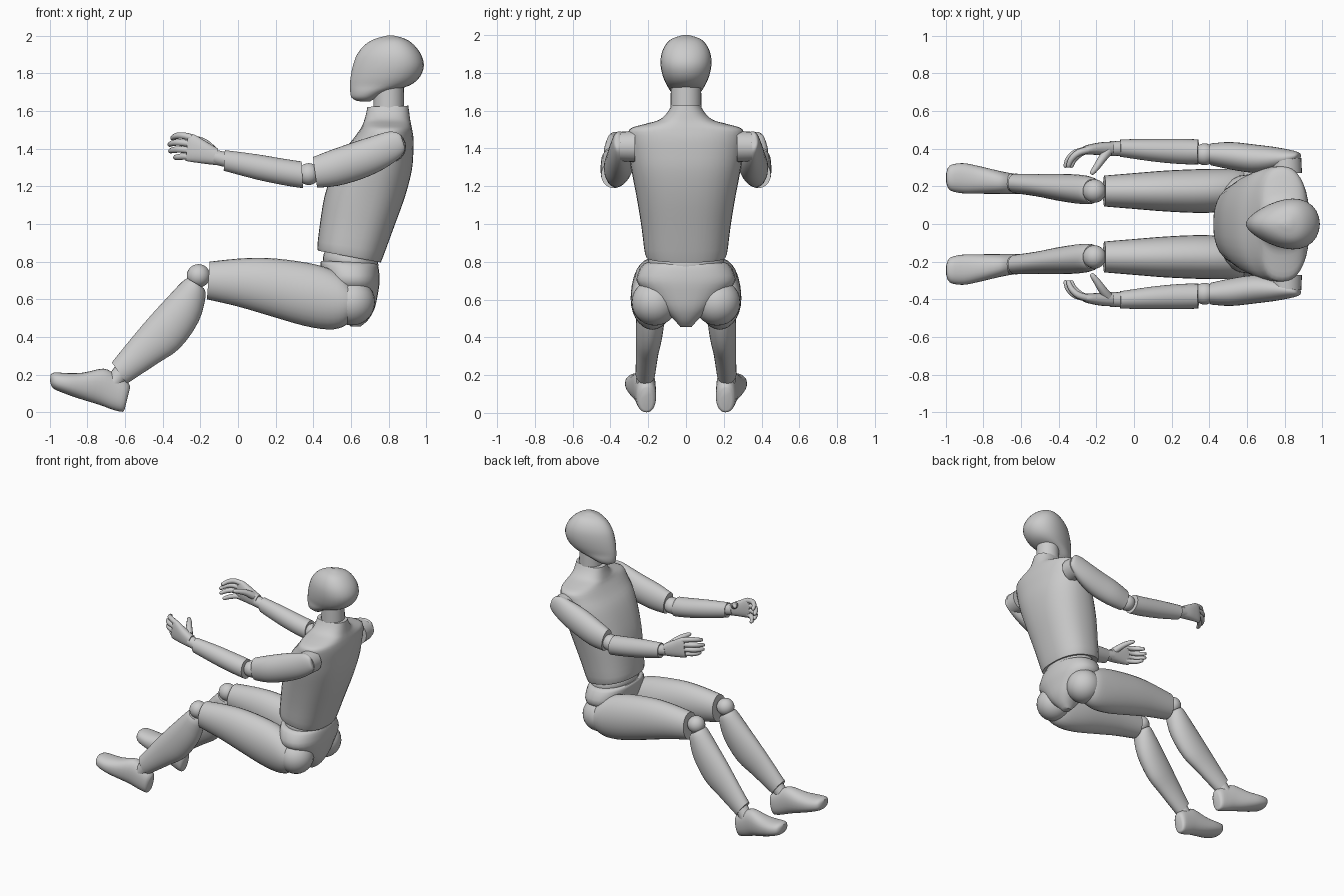
import bpy, bmesh, math
from mathutils import Vector, Matrix


def finish(name, bm, mirror=False):
    bmesh.ops.recalc_face_normals(bm, faces=bm.faces)
    me = bpy.data.meshes.new(name)
    bm.to_mesh(me)
    bm.free()
    ob = bpy.data.objects.new(name, me)
    bpy.context.collection.objects.link(ob)
    bpy.ops.object.select_all(action='DESELECT')
    ob.select_set(True)
    bpy.context.view_layer.objects.active = ob
    bpy.ops.object.shade_smooth_by_angle(angle=math.radians(40))
    if mirror:
        m = ob.modifiers.new("Mirror", 'MIRROR')
        m.use_axis = (False, True, False)
        m.use_mirror_merge = False
    return ob


def bridge(name, rings, mirror):
    bm = bmesh.new()
    vs = [[bm.verts.new(p) for p in r] for r in rings]
    n = len(vs[0])
    for a, b in zip(vs, vs[1:]):
        for i in range(n):
            j = (i + 1) % n
            bm.faces.new((a[i], a[j], b[j], b[i]))
    bm.faces.new(vs[0])
    bm.faces.new(vs[-1])
    return finish(name, bm, mirror)


def smooth_path(rows, steps):
    """Catmull-Rom through rows of numbers."""
    rows = [Vector(r) for r in rows]
    out = []
    for i in range(len(rows) - 1):
        p0, p1, p2 = rows[max(i - 1, 0)], rows[i], rows[i + 1]
        p3 = rows[min(i + 2, len(rows) - 1)]
        for k in range(steps):
            t = k / steps
            out.append(0.5 * (2 * p1 + (p2 - p0) * t + (2 * p0 - 5 * p1 + 4 * p2 - p3) * t ** 2
                              + (3 * p1 - p0 - 3 * p2 + p3) * t ** 3))
    return out + [rows[-1]]


def loft(name, secs, mirror=False, n=28, power=2.0, egg=0.0, steps=3):
    """Sections: front/top point (x, z), back/bottom point (x, z), y centre, half width."""
    rings = []
    for ax, az, bx, bz, y, w in smooth_path(secs, steps):
        ring = []
        for i in range(n):
            a = 2 * math.pi * i / n
            c, s = math.cos(a), math.sin(a)
            c = math.copysign(abs(c) ** (2 / power), c)
            s = math.copysign(abs(s) ** (2 / power), s)
            ring.append(((ax + bx) / 2 + c * (ax - bx) / 2,
                         y + w * s * (1 - egg * c),
                         (az + bz) / 2 + c * (az - bz) / 2))
        rings.append(ring)
    return bridge(name, rings, mirror)


def tube(name, path, n=14, steps=3, mirror=True):
    """Round tube through (x, y, z, radius) points."""
    rows = smooth_path(path, steps)
    pts = [Vector(r[:3]) for r in rows]
    rings = []
    for i, p in enumerate(pts):
        d = pts[min(i + 1, len(pts) - 1)] - pts[max(i - 1, 0)]
        q = d.to_track_quat('Z', 'Y')
        rings.append([p + q @ Vector((math.cos(k * 2 * math.pi / n), math.sin(k * 2 * math.pi / n), 0)) * rows[i][3]
                      for k in range(n)])
    return bridge(name, rings, mirror)


def ball(name, loc, r):
    bm = bmesh.new()
    bmesh.ops.create_uvsphere(bm, u_segments=24, v_segments=14, radius=r, matrix=Matrix.Translation(loc))
    return finish(name, bm, True)


# Head and neck
loft("head", [
    (.635, 1.652, .70, 1.65, 0, .025), (.604, 1.67, .735, 1.67, 0, .055),
    (.596, 1.70, .80, 1.70, 0, .078), (.594, 1.735, .91, 1.735, 0, .098),
    (.598, 1.78, .965, 1.78, 0, .118), (.610, 1.84, .987, 1.84, 0, .130),
    (.632, 1.90, .972, 1.90, 0, .126), (.672, 1.95, .935, 1.95, 0, .104),
    (.725, 1.982, .89, 1.982, 0, .070), (.79, 2.0, .83, 2.0, 0, .015)], egg=.27)
tube("neck", [(.80, 0, 1.58, .082), (.80, 0, 1.76, .080)], n=28, mirror=False)

# Torso, waist and pelvis
loft("torso", [
    (.435, .858, .755, .798, 0, .200), (.421, .872, .765, .812, 0, .217),
    (.435, 1.0, .825, .975, 0, .236), (.460, 1.15, .885, 1.14, 0, .262),
    (.505, 1.28, .922, 1.28, 0, .288), (.555, 1.38, .931, 1.38, 0, .303),
    (.610, 1.45, .932, 1.45, 0, .306), (.650, 1.505, .925, 1.50, 0, .298),
    (.663, 1.53, .920, 1.525, 0, .225), (.670, 1.55, .915, 1.55, 0, .145),
    (.680, 1.585, .910, 1.585, 0, .103), (.687, 1.622, .904, 1.628, 0, .078)],
    power=2.4, n=36)
loft("waist", [
    (.465, .77, .735, .735, 0, .19), (.450, .82, .745, .78, 0, .20),
    (.470, .87, .740, .82, 0, .19)])
loft("pelvis", [
    (.445, .805, .735, .79, 0, .205), (.437, .785, .746, .77, 0, .235),
    (.450, .70, .752, .70, 0, .262), (.480, .63, .743, .63, 0, .205),
    (.520, .56, .725, .55, 0, .130), (.560, .50, .690, .49, 0, .065),
    (.600, .455, .650, .455, 0, .030)], power=2.3)

# Legs
ball("hip_joint", (.605, .165, .585), .123)
loft("thigh", [
    (-.150, .800, -.165, .600, .175, .082), (0, .816, 0, .562, .175, .095),
    (.15, .820, .17, .512, .175, .108), (.32, .802, .35, .460, .175, .116),
    (.45, .775, .48, .440, .178, .115), (.55, .730, .56, .455, .182, .108),
    (.605, .670, .612, .500, .185, .090)], True)
ball("knee_joint", (-.21, .175, .725), .062)
loft("shin", [
    (-.270, .712, -.182, .660, .175, .062), (-.300, .690, -.172, .615, .178, .072),
    (-.380, .605, -.210, .480, .185, .077), (-.480, .495, -.310, .340, .195, .071),
    (-.570, .388, -.430, .258, .205, .060), (-.670, .265, -.590, .152, .215, .052)], True)
tube("ankle", [(-.60, .213, .24, .045), (-.665, .22, .15, .047)])
loft("foot", [
    (-.995, .200, -.998, .165, .245, .025), (-.972, .212, -.982, .128, .245, .066),
    (-.900, .208, -.920, .100, .243, .080), (-.820, .211, -.840, .072, .235, .074),
    (-.715, .232, -.735, .040, .222, .062), (-.655, .205, -.665, .014, .215, .056),
    (-.590, .165, -.615, .003, .210, .050), (-.572, .135, -.602, .015, .210, .030)],
    True, power=2.3)

# Arms
tube("shoulder_joint", [(.81, .27, 1.41, .082), (.81, .35, 1.41, .078)], n=24)
loft("upper_arm", [
    (.397, 1.355, .420, 1.193, .370, .058), (.500, 1.395, .530, 1.203, .362, .073),
    (.620, 1.436, .660, 1.240, .347, .075), (.720, 1.468, .770, 1.290, .347, .062),
    (.800, 1.490, .850, 1.345, .352, .042), (.850, 1.483, .885, 1.390, .360, .022),
    (.868, 1.465, .882, 1.420, .365, .006)], True)
ball("elbow_joint", (.375, .37, 1.265), .058)
loft("forearm", [
    (.338, 1.332, .345, 1.190, .383, .066), (.250, 1.345, .250, 1.205, .385, .067),
    (.100, 1.370, .100, 1.236, .392, .060), (-.070, 1.392, -.076, 1.283, .403, .046)], True)
tube("wrist", [(-.05, .402, 1.338, .040), (-.125, .40, 1.356, .040)])

# Hands: palm, four curled fingers, thumb
loft("palm", [
    (-.105, 1.400, -.112, 1.312, .400, .036), (-.170, 1.438, -.178, 1.320, .400, .034),
    (-.235, 1.476, -.250, 1.330, .395, .026), (-.265, 1.474, -.278, 1.335, .390, .019)],
    True, power=2.4)
for i in range(4):
    z = 1.458 - .034 * i
    reach = (.0, .015, .012, -.015)[i]
    tube(f"finger_{i + 1}", [
        (-.245, .393, z, .019), (-.295 - reach, .378, z + .012 - .003 * i, .018),
        (-.332 - reach, .345, z + .008 - .003 * i, .016),
        (-.348 - reach, .308, z - .003, .012), (-.350 - reach, .300, z - .005, .004)], n=10)
tube("thumb", [
    (-.140, .385, 1.395, .026), (-.170, .345, 1.425, .022), (-.197, .305, 1.443, .018),
    (-.222, .272, 1.452, .013), (-.228, .264, 1.453, .004)], n=10)
